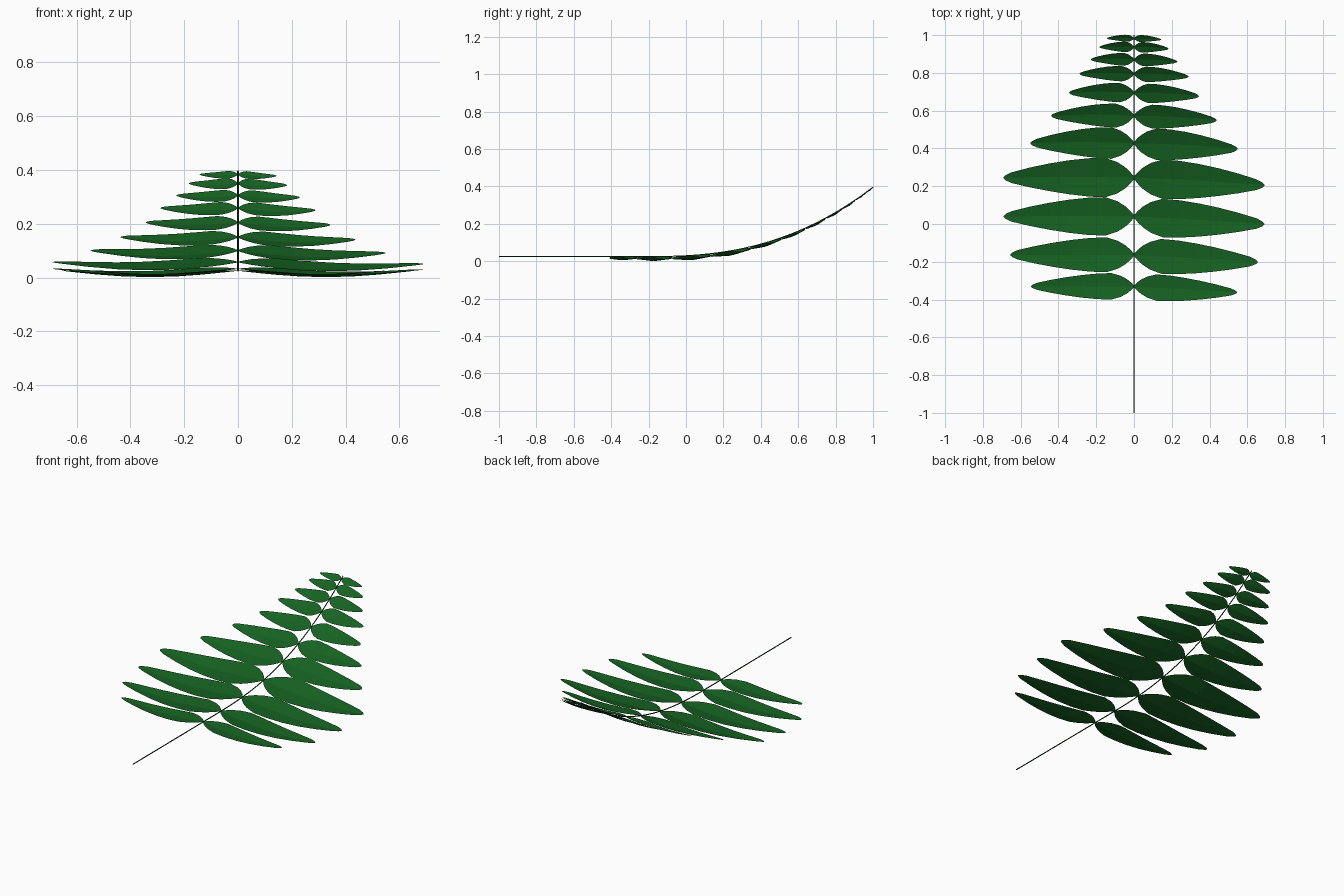
import bpy, math
from mathutils import Vector

if "Cube" in bpy.data.objects:
    bpy.data.objects.remove(bpy.data.objects["Cube"])


def material(name, rgb):
    m = bpy.data.materials.new(name)
    m.diffuse_color = (*rgb, 1)
    m.use_nodes = True
    m.node_tree.nodes["Principled BSDF"].inputs["Base Color"].default_value = m.diffuse_color
    return m


leaf_green = material("leaf_green", (0.008, 0.125, 0.016))
stem_green = material("stem_green", (0.008, 0.06, 0.012))


# Frond spine: flat at the base, arching up to the tip
def spine(y):
    return Vector((0, y, 0.025 + 0.236 * max(0, y + 0.2) ** 2.48))


def tangent(y):
    return (spine(y + 0.001) - spine(y - 0.001)).normalized()


# Central stalk
curve = bpy.data.curves.new("stalk", "CURVE")
curve.dimensions = "3D"
curve.bevel_depth = 0.003
curve.bevel_resolution = 1
curve.use_fill_caps = True
path = curve.splines.new("POLY")
N = 32
path.points.add(N)
for i, p in enumerate(path.points):
    p.co = (*spine(-1 + 2 * i / N), 1)
stalk = bpy.data.objects.new("stalk", curve)
curve.materials.append(stem_green)
bpy.context.collection.objects.link(stalk)

# Leaflet outline: (position along length, share of half width)
OUTLINE = [(0, 0.06), (0.03, 0.3), (0.07, 0.55), (0.13, 0.8), (0.22, 1.0), (0.35, 0.97),
           (0.5, 0.86), (0.65, 0.7), (0.8, 0.5), (0.94, 0.27), (0.985, 0.13), (1, 0.03)]


def leaflet(name, y, length, half, side):
    t = tangent(y)
    n = Vector((1, 0, 0)).cross(t)
    lean = -0.058 if side > 0 else 0
    axis = Vector((side, 0, 0)) + t * lean
    verts, faces = [], []
    for u, w in OUTLINE:
        sag = -0.036 * length * math.sin(math.pi * u)
        mid = spine(y) + axis * (u * length) + n * sag
        rim = n * (0.12 * w * half)
        verts += [mid - t * (w * half) + rim, mid, mid + t * (w * half) + rim]
    for i in range(len(OUTLINE) - 1):
        for j in range(2):
            a = i * 3 + j
            f = (a, a + 3, a + 4, a + 1)
            faces.append(f if side > 0 else f[::-1])
    me = bpy.data.meshes.new(name)
    me.from_pydata(verts, [], faces)
    me.materials.append(leaf_green)
    bpy.context.collection.objects.link(bpy.data.objects.new(name, me))


# Leaflet pairs: (position on spine, length, half width)
PAIRS = [(-0.33, 0.545, 0.07), (-0.163, 0.655, 0.092), (0.04, 0.69, 0.102),
         (0.245, 0.69, 0.106), (0.428, 0.548, 0.087), (0.573, 0.437, 0.068),
         (0.695, 0.343, 0.057), (0.795, 0.288, 0.047), (0.871, 0.229, 0.040),
         (0.937, 0.182, 0.034), (0.983, 0.143, 0.023)]
for k, (y, length, half) in enumerate(PAIRS, 1):
    leaflet(f"leaflet_right_{k}", y, length, half, 1)
    leaflet(f"leaflet_left_{k}", y, length, half, -1)
